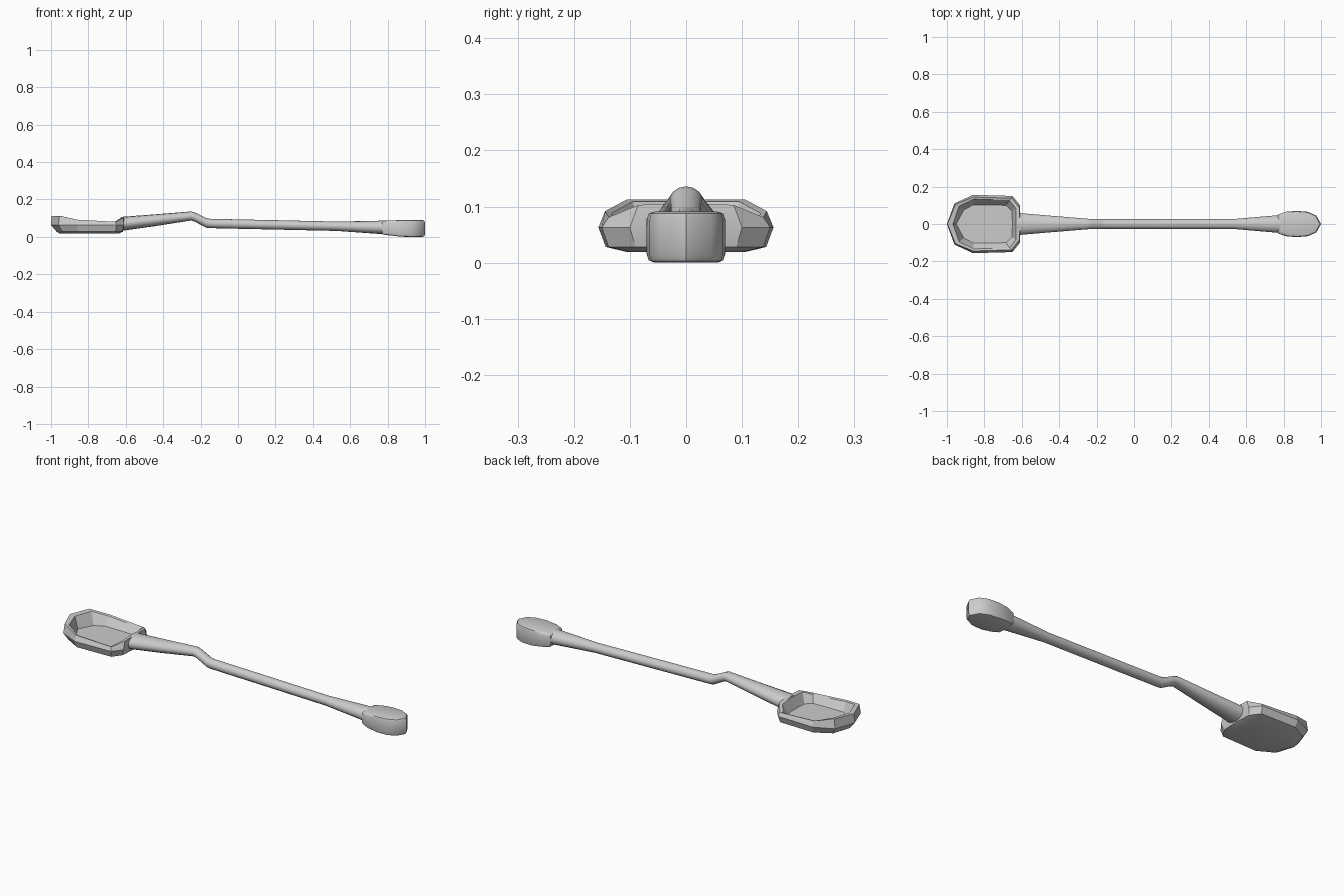
import bpy, bmesh, math

if "Cube" in bpy.data.objects:
    bpy.data.objects.remove(bpy.data.objects["Cube"])


def loft(name, rings, angle=30):
    """Skin a list of equal-length point rings and cap both ends."""
    bm = bmesh.new()
    loops = [[bm.verts.new(p) for p in ring] for ring in rings]
    n = len(loops[0])
    for a, b in zip(loops, loops[1:]):
        for i in range(n):
            j = (i + 1) % n
            bm.faces.new((a[i], a[j], b[j], b[i]))
    bm.faces.new(loops[0][::-1])
    bm.faces.new(loops[-1])
    bmesh.ops.recalc_face_normals(bm, faces=bm.faces)
    mesh = bpy.data.meshes.new(name)
    bm.to_mesh(mesh)
    bm.free()
    obj = bpy.data.objects.new(name, mesh)
    bpy.context.collection.objects.link(obj)
    bpy.ops.object.select_all(action='DESELECT')
    bpy.context.view_layer.objects.active = obj
    obj.select_set(True)
    bpy.ops.object.shade_smooth_by_angle(angle=math.radians(angle))
    return obj


def mirrored(half):
    """Close a half outline whose first and last points lie on y = 0."""
    return half + [(x, -y, z) for x, y, z in half[-2:0:-1]]


# Bowl: underside, widest belt, outer rim, inner rim, floor
xs_rim = [0.115, 0.115, 0.094, 0.083, 0.105, 0.108]
layers = [
    ([(-.955, 0), (-.92, .08), (-.85, .105), (-.68, .10), (-.64, .065), (-.635, 0)], [.021] * 6),
    ([(-.97, 0), (-.94, .095), (-.855, .143), (-.655, .138), (-.62, .09), (-.615, 0)], [.03] * 6),
    ([(-1.0, 0), (-.96, .11), (-.86, .156), (-.65, .15), (-.61, .10), (-.608, 0)], [.065] * 6),
    ([(-.997, 0), (-.955, .105), (-.86, .144), (-.655, .138), (-.612, .085), (-.61, 0)], xs_rim),
    ([(-.968, 0), (-.935, .095), (-.857, .133), (-.665, .127), (-.632, .085), (-.63, 0)],
     [z - .004 for z in xs_rim]),
    ([(-.95, 0), (-.91, .075), (-.86, .102), (-.685, .10), (-.653, .07), (-.65, 0)], [.048] * 6),
]
loft("bowl", [mirrored([(x, y, z) for (x, y), z in zip(o, zs)]) for o, zs in layers], 25)

# Handle: oval sections as x, half width, bottom, top
stations = [(-.625, .061, .034, .109), (-.44, .045, .06, .123), (-.25, .029, .09, .138),
            (-.23, .028, .083, .132), (-.17, .027, .051, .103), (-.15, .027, .049, .099),
            (.53, .027, .034, .084), (.78, .049, .016, .089), (.83, .05, .012, .09)]
SIDES = 14
rings = []
for x, w, lo, hi in stations:
    rings.append([(x, w * math.cos(2 * math.pi * k / SIDES + math.pi / 2),
                   (lo + hi) / 2 + (hi - lo) / 2 * math.sin(2 * math.pi * k / SIDES + math.pi / 2))
                  for k in range(SIDES)])
loft("handle", rings, 40)

# Grip end: upright leaf-shaped block with rounded edges
outline = [(.765, 0), (.77, .05), (.81, .065), (.87, .07), (.93, .065), (.975, .045), (1.0, 0)]


def grip_ring(inset, z_left, z_right):
    ring = []
    for x, y in outline:
        t = (x - .765) / .235
        ring.append((.885 + (x - .885) * (1 - inset), y * (1 - inset),
                     z_left + (z_right - z_left) * min(1, t * 2)))
    return mirrored(ring)


loft("grip_end", [grip_ring(.16, .013, .002), grip_ring(.05, .017, .005), grip_ring(0, .027, .016),
                  grip_ring(0, .075, .08), grip_ring(.05, .083, .09), grip_ring(.16, .088, .093)], 40)

# Rest the lowest point on the ground
low = min(v.co.z for o in bpy.data.objects for v in o.data.vertices)
for o in bpy.data.objects:
    o.location.z -= low
